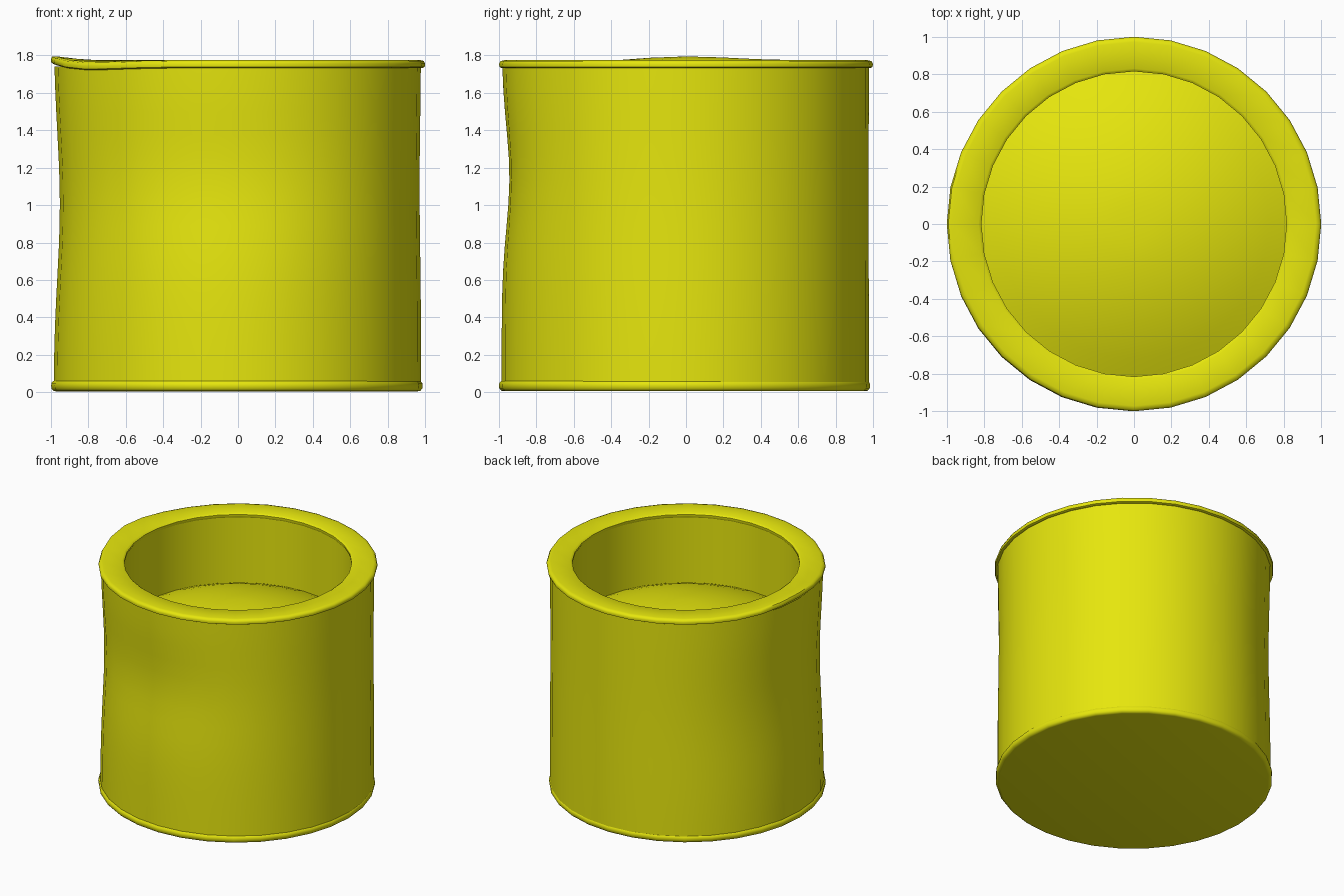
import bpy, bmesh, math

if "Cube" in bpy.data.objects:
    bpy.data.objects.remove(bpy.data.objects["Cube"])

SIDES = 32
yellow = bpy.data.materials.new("yellow_paint")
yellow.diffuse_color = (0.79, 0.79, 0.004, 1)
yellow.use_nodes = True
yellow.node_tree.nodes["Principled BSDF"].inputs["Base Color"].default_value = yellow.diffuse_color


def bell(a, centre, width):
    """Bell curve around an angle in degrees."""
    d = (a - centre + 180) % 360 - 180
    return math.exp(-(d / width) ** 2)


def lathe(name, profile, warp=None, cap=None, offset=(0, 0)):
    """Spin (radius, z) points round z; profile runs upward on the outside."""
    bm = bmesh.new()
    rings = []
    for r, z in profile:
        ring = []
        for i in range(SIDES):
            a = 360 * i / SIDES
            rr, zz = warp(r, z, a) if warp else (r, z)
            ring.append(bm.verts.new((rr * math.cos(math.radians(a)) + offset[0],
                                      rr * math.sin(math.radians(a)) + offset[1], zz)))
        rings.append(ring)
    for lo, hi in zip(rings, rings[1:]):
        for i in range(SIDES):
            j = (i + 1) % SIDES
            bm.faces.new((lo[i], lo[j], hi[j], hi[i]))
    if cap == "bottom":
        bm.faces.new(rings[0][::-1])
    if cap == "top":
        bm.faces.new(rings[-1])
    me = bpy.data.meshes.new(name)
    bm.to_mesh(me)
    bm.free()
    me.materials.append(yellow)
    ob = bpy.data.objects.new(name, me)
    bpy.context.collection.objects.link(ob)
    bpy.ops.object.select_all(action='DESELECT')
    ob.select_set(True)
    bpy.context.view_layer.objects.active = ob
    bpy.ops.object.shade_smooth_by_angle(angle=math.radians(50))
    return ob


def dent(r, z, a):
    """Dented can wall: a broad left hollow, a tighter front one, a slight right one."""
    left = 0.034 * bell(a, 180, 50) * math.exp(-((z - 1.0) / 0.55) ** 2)
    front = 0.042 * bell(a, 262, 38) * math.exp(-((z - 1.15) / 0.38) ** 2)
    right = 0.008 * bell(a, 0, 50) * math.exp(-((z - 1.1) / 0.5) ** 2)
    return r - left - front - right, z


def bend(r, z, a):
    """Bent rim: lifted on the left, pushed down beside it."""
    w = max(0, (r - 0.82) / 0.18)
    return r, z + w * (0.024 * bell(a, 180, 20) - 0.012 * bell(a, 217, 20))


# can wall
lathe("can_wall", [(0.982, 0.04 + 1.7 * i / 14) for i in range(15)], dent,
      offset=(-0.004, -0.004))

# bottom seam and base disc
lathe("base_seam", [(0.965, 0.005), (0.98, 0.008), (0.99, 0.02), (0.992, 0.035),
                    (0.99, 0.05), (0.98, 0.06)], cap="bottom", offset=(-0.006, -0.008))

# rolled rim with flat lip and small inner bead
lathe("rim", [(0.97, 1.735), (0.985, 1.732), (0.997, 1.738), (1.0, 1.755),
              (0.992, 1.77), (0.972, 1.775), (0.83, 1.775), (0.822, 1.77),
              (0.815, 1.765), (0.815, 1.75), (0.82, 1.74)], bend)

# straight inner wall
lathe("inner_wall", [(0.82, 1.745), (0.82, 1.21)])

# domed surface inside
EDGE, RISE = 1.225, 0.2
lathe("inside_surface", [(0.82 * (1 - i / 8), EDGE + RISE * (1 - (1 - i / 8) ** 2))
                         for i in range(8)], cap="top")
